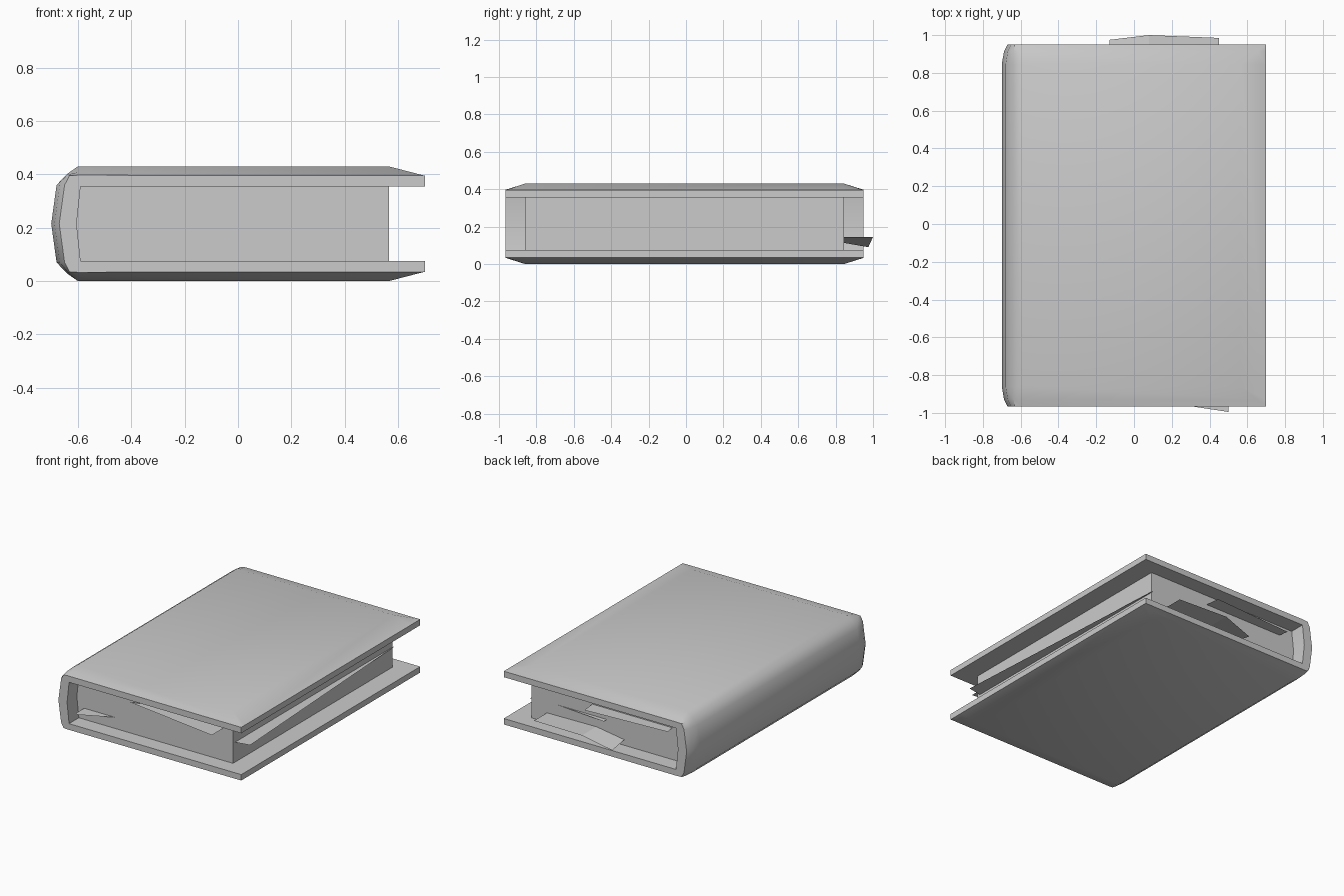
import bpy, bmesh

if "Cube" in bpy.data.objects:
    bpy.data.objects.remove(bpy.data.objects["Cube"])

MID = 0.215  # mirror height of the cover profile


def finish(name, bm):
    bmesh.ops.remove_doubles(bm, verts=bm.verts, dist=0.0005)
    bmesh.ops.recalc_face_normals(bm, faces=bm.faces)
    me = bpy.data.meshes.new(name)
    bm.to_mesh(me)
    bm.free()
    ob = bpy.data.objects.new(name, me)
    bpy.context.collection.objects.link(ob)
    return ob


def loft(name, sections):
    """sections: list of (y, [(x, z), ...]) closed profiles joined along y"""
    bm = bmesh.new()
    rings = [[bm.verts.new((x, y, z)) for x, z in p] for y, p in sections]
    n = len(rings[0])
    for a, b in zip(rings, rings[1:]):
        for i in range(n):
            j = (i + 1) % n
            bm.faces.new((a[i], a[j], b[j], b[i]))
    bm.faces.new(rings[0])
    bm.faces.new(rings[-1])
    return finish(name, bm)


def mirrored(half):
    """Complete a top-half profile that ends on the mid height"""
    return half + [(x, 2 * MID - z) for x, z in reversed(half[:-1])]


# Cover: C-shaped profile, bevelled towards both ends and rounded at the spine
FULL = [(0.70, 0.395), (0.565, 0.43), (-0.60, 0.43), (-0.64, 0.402), (-0.68, 0.36), (-0.70, MID)]
END = [(0.70, 0.395), (0.70, 0.395), (-0.60, 0.397), (-0.632, 0.395), (-0.65, 0.36), (-0.67, MID)]
INNER = [(0.70, 0.355), (-0.59, 0.355), (-0.605, MID)]


def cover_section(k, spine_k):
    half = []
    for i, (e, f) in enumerate(zip(END, FULL)):
        t = k if i < 3 else spine_k
        half.append((e[0] + (f[0] - e[0]) * t, e[1] + (f[1] - e[1]) * t))
    return mirrored(half) + mirrored(INNER)[::-1]


cover = loft("cover", [
    (-0.965, cover_section(0, 0)),
    (-0.93, cover_section(0.33, 0.6)),
    (-0.86, cover_section(1, 1)),
    (0.845, cover_section(1, 1)),
    (0.915, cover_section(0.33, 0.6)),
    (0.95, cover_section(0, 0)),
])
bpy.context.view_layer.objects.active = cover
cover.select_set(True)
bpy.ops.object.shade_smooth_by_angle(angle=0.6)
cover.select_set(False)

# Page block
block = mirrored([(0.565, 0.355), (-0.59, 0.355), (-0.605, MID)])
loft("page_block", [(-0.86, block), (0.845, block)])


# Loose sheets sticking out of the page block
def sheet(name, *polys):
    bm = bmesh.new()
    for p in polys:
        bm.faces.new([bm.verts.new(v) for v in p])
    return finish(name, bm)


def flat_sheet(name, z, pts):
    return sheet(name, [(x, y, z) for x, y in pts])


flat_sheet("fore_edge_sheet", 0.21, [(0.565, -0.84), (0.665, -0.82), (0.57, 0.86), (0.56, 0.845)])
flat_sheet("front_small_sheet", 0.15, [(-0.55, -0.86), (-0.55, -0.95), (-0.53, -0.96), (-0.32, -0.86)])
flat_sheet("front_large_sheet", 0.30, [(-0.09, -0.86), (-0.19, -0.89), (0.50, -0.995), (0.50, -0.86)])
flat_sheet("back_upper_sheet", 0.29, [(0.11, 0.845), (0.10, 0.945), (-0.50, 0.91), (-0.49, 0.845)])
flat_sheet("back_thin_sheet", 0.215, [(0.37, 0.845), (0.0, 0.88), (0.0, 0.845)])

# Drooping sheet at the back
bend = [((-0.13, 0.845, 0.113), (-0.13, 0.975, 0.09)),
        ((0.08, 0.845, 0.145), (0.08, 1.0, 0.145)),
        ((0.45, 0.845, 0.14), (0.45, 0.985, 0.14))]
sheet("back_bent_sheet", *[(a[0], a[1], b[1], b[0]) for a, b in zip(bend, bend[1:])])
